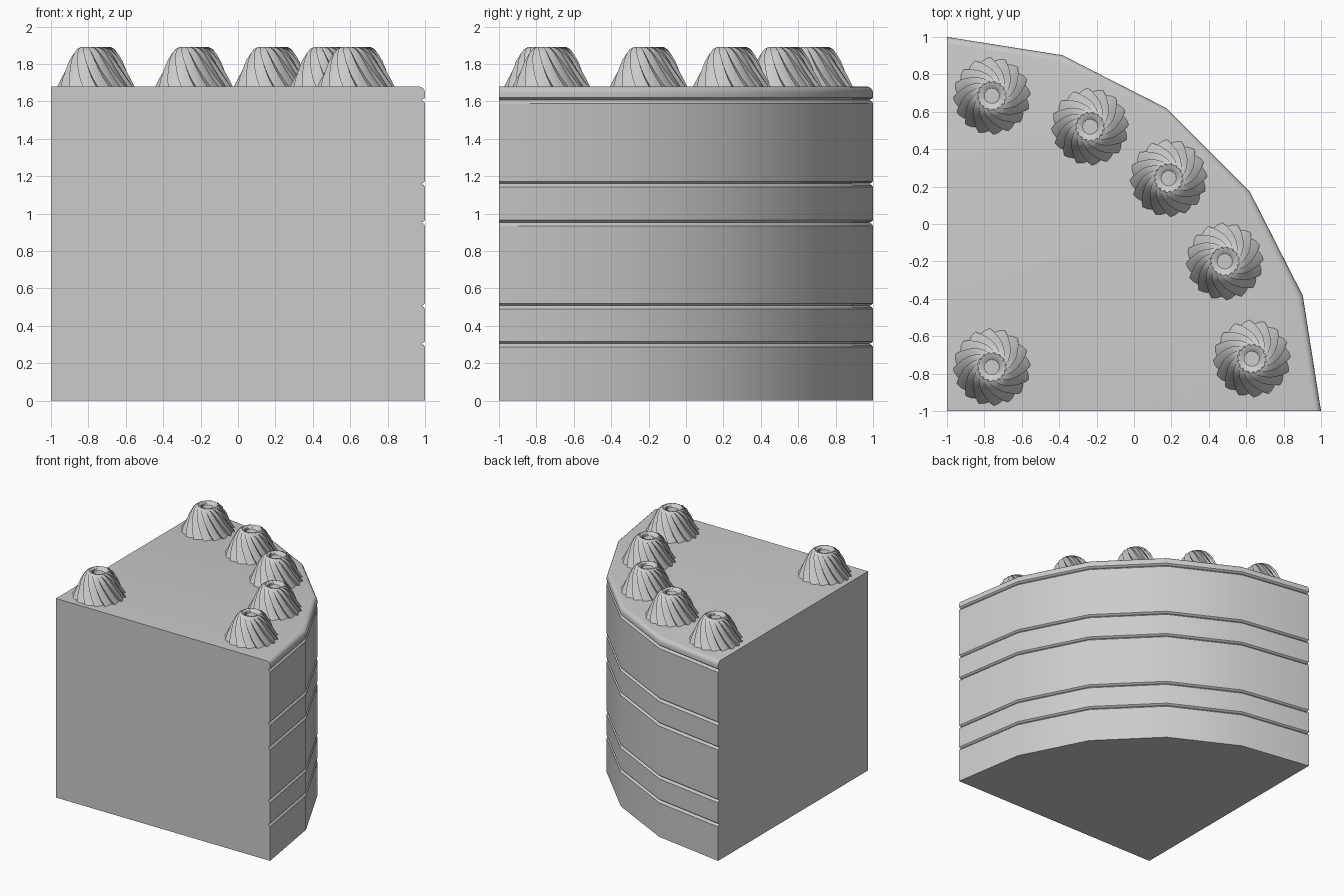
import bpy, bmesh
from math import sin, cos, radians, pi

if "Cube" in bpy.data.objects:
    bpy.data.objects.remove(bpy.data.objects["Cube"])


def finish(bm, name, angle):
    bmesh.ops.recalc_face_normals(bm, faces=bm.faces)
    me = bpy.data.meshes.new(name)
    bm.to_mesh(me)
    bm.free()
    ob = bpy.data.objects.new(name, me)
    bpy.context.collection.objects.link(ob)
    bpy.ops.object.select_all(action='DESELECT')
    ob.select_set(True)
    bpy.context.view_layer.objects.active = ob
    bpy.ops.object.shade_smooth_by_angle(angle=radians(angle))
    return ob


# Cake slice: outer profile with layer grooves, swept a quarter turn in five flats
H, R = 1.68, 2.0
profile = [(R, 0)]
for z in (0.305, 0.508, 0.953, 1.16, 1.608):
    profile += [(R, z - 0.018), (R - 0.007, z - 0.008), (R - 0.02, z),
                (R - 0.007, z + 0.005), (R, z + 0.012)]
for i in range(5):
    a = i * pi / 8
    profile.append((R - 0.035 + 0.035 * cos(a), H - 0.035 + 0.035 * sin(a)))

bm = bmesh.new()
axis_low, axis_top = bm.verts.new((-1, -1, 0)), bm.verts.new((-1, -1, H))
cols = []
for k in range(6):
    a = radians(18 * k)
    cols.append([bm.verts.new((-1 + r * cos(a), -1 + r * sin(a), z)) for r, z in profile])
for a, b in zip(cols, cols[1:]):
    for i in range(len(profile) - 1):
        bm.faces.new((a[i], b[i], b[i + 1], a[i + 1]))
for c in (cols[0], cols[-1]):
    bm.faces.new([axis_low] + c + [axis_top])
bm.faces.new([axis_low] + [c[0] for c in cols])
bm.faces.new([axis_top] + [c[-1] for c in cols])
finish(bm, "cake_slice", 30)

# Piped cream dollop: rings of (radius, height, twist in degrees, ridge depth)
RINGS = [(0.207, 0.0, 0, 0.024), (0.185, 0.045, -8, 0.024), (0.163, 0.09, -16, 0.023),
         (0.143, 0.135, -25, 0.021), (0.121, 0.175, -35, 0.018), (0.10, 0.20, -46, 0.014),
         (0.08, 0.211, -60, 0.011), (0.06, 0.205, -78, 0.008), (0.043, 0.19, -98, 0.004)]
RIDGES = 16
SAW = [(0.0, 1.0), (0.12, 0.0), (0.45, 0.3), (0.75, 0.75)]


def dollop_mesh():
    bm = bmesh.new()
    rings = []
    for r, z, twist, depth in RINGS:
        ring = []
        for k in range(RIDGES):
            for f, cut in SAW:
                a = 2 * pi * (k + f) / RIDGES + radians(twist)
                rr = r - depth * cut
                ring.append(bm.verts.new((rr * cos(a), rr * sin(a), z)))
        rings.append(ring)
    n = len(rings[0])
    for a, b in zip(rings, rings[1:]):
        for i in range(n):
            j = (i + 1) % n
            bm.faces.new((a[i], a[j], b[j], b[i]))
    bm.faces.new(rings[0])
    bm.faces.new(rings[-1])
    return bm


# Five dollops along the curved rim and one at the point of the slice
spots = [(-0.76, 0.685), (-0.235, 0.52), (0.185, 0.245), (0.485, -0.2),
         (0.63, -0.72), (-0.76, -0.765)]
first = finish(dollop_mesh(), "cream_dollop", 30)
for i, (x, y) in enumerate(spots):
    ob = first
    if i:
        ob = first.copy()
        bpy.context.collection.objects.link(ob)
    ob.location = (x, y, H)
